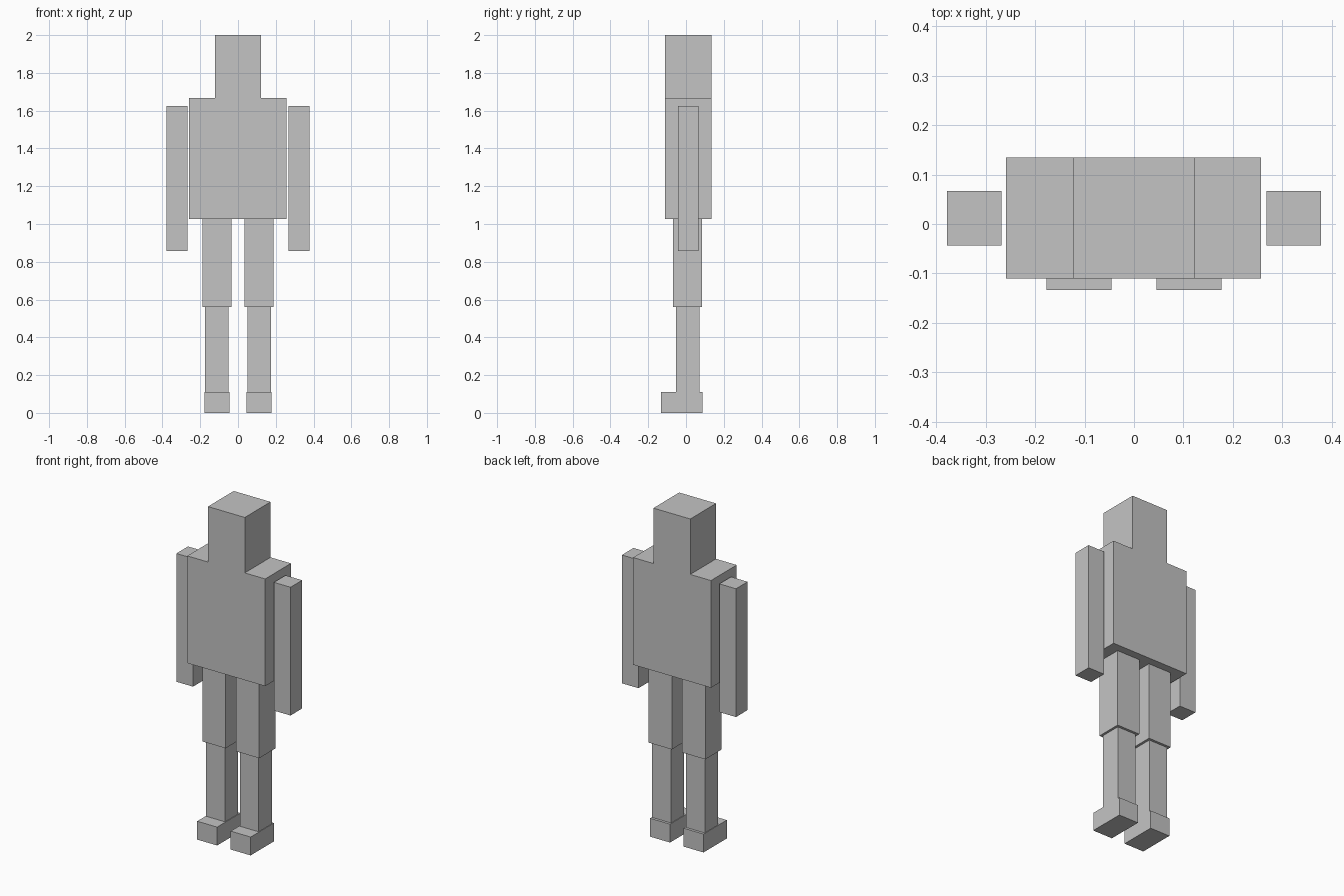
import bpy

if "Cube" in bpy.data.objects:
    bpy.data.objects.remove(bpy.data.objects["Cube"])

# one flat grey for the whole figure
grey = bpy.data.materials.new("plain grey")
grey.diffuse_color = (0.55, 0.55, 0.55, 1)
grey.use_nodes = True
grey.node_tree.nodes["Principled BSDF"].inputs["Base Color"].default_value = grey.diffuse_color


def box(name, x, y, z):
    """Box spanning the given (min, max) ranges."""
    bpy.ops.mesh.primitive_cube_add(size=1, location=[sum(r) / 2 for r in (x, y, z)])
    ob = bpy.context.object
    ob.name = name
    ob.scale = [r[1] - r[0] for r in (x, y, z)]
    bpy.ops.object.transform_apply(location=False, rotation=False, scale=True)
    ob.data.materials.append(grey)


# head and torso
box("head", (-0.122, 0.122), (-0.11, 0.134), (1.668, 2.0))
box("torso", (-0.259, 0.257), (-0.11, 0.134), (1.026, 1.668))

# paired limbs: inner x, outer x, y range, z range
limbs = {
    "arm": (0.268, 0.378, (-0.043, 0.067), (0.857, 1.625)),
    "thigh": (0.034, 0.188, (-0.068, 0.086), (0.56, 1.026)),
    "shin": (0.049, 0.174, (-0.053, 0.071), (0.11, 0.56)),
    "foot": (0.045, 0.177, (-0.133, 0.087), (0.0, 0.11)),
}
for name, (inner, outer, y, z) in limbs.items():
    box("left_" + name, (inner, outer), y, z)
    box("right_" + name, (-outer, -inner), y, z)
